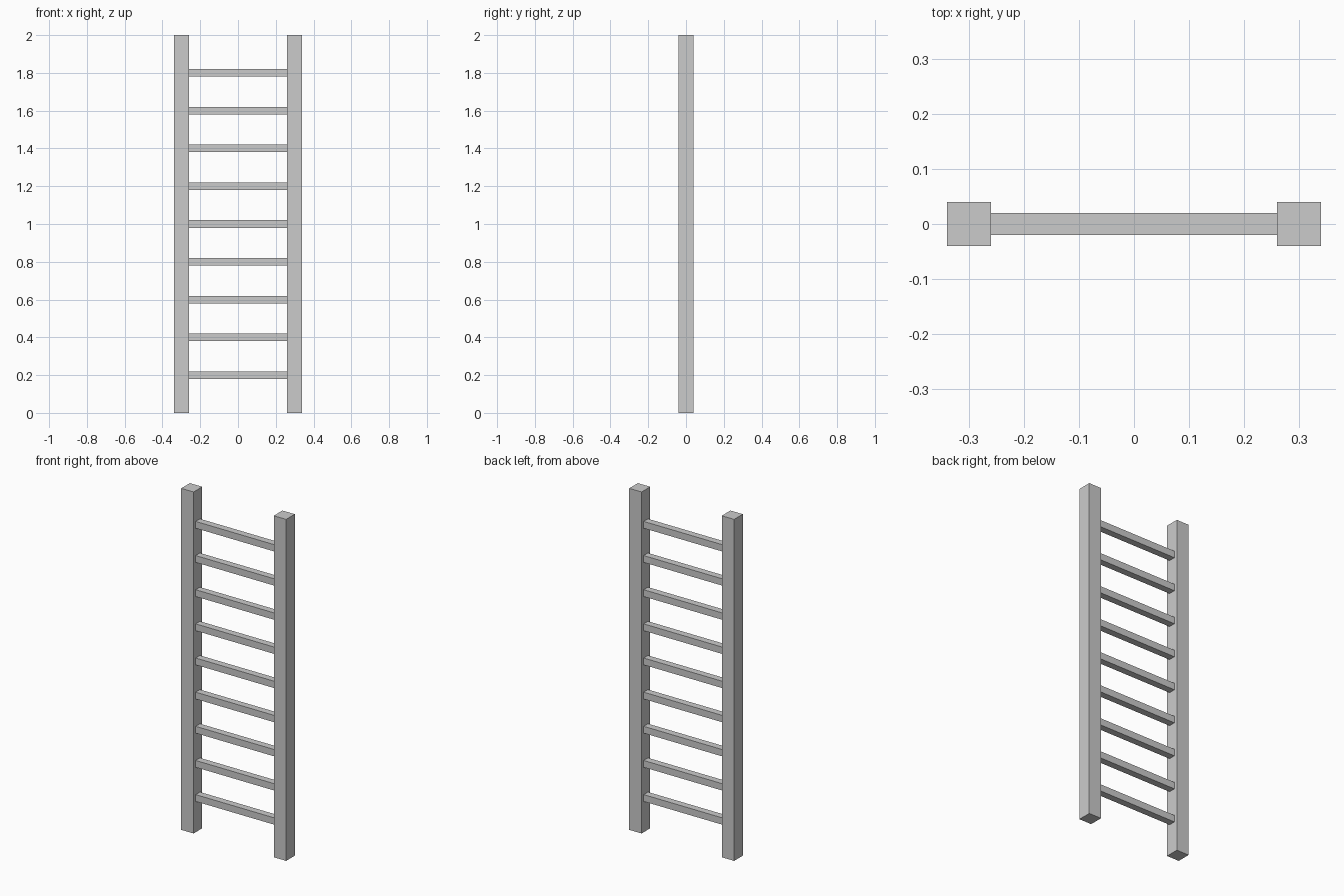
import bpy

if "Cube" in bpy.data.objects:
    bpy.data.objects.remove(bpy.data.objects["Cube"])


def box(name, center, size):
    bpy.ops.mesh.primitive_cube_add(size=1, location=center)
    obj = bpy.context.object
    obj.name = name
    obj.scale = size
    bpy.ops.object.transform_apply(location=False, rotation=False, scale=True)
    return obj


# Upright side rails
for side, x in (("left", -0.3), ("right", 0.3)):
    box(f"{side}_rail", (x, 0, 1), (0.08, 0.08, 2))

# Evenly spaced rungs between the rails
for i in range(1, 10):
    box(f"rung_{i}", (0, 0, 0.2 * i), (0.52, 0.04, 0.04))
